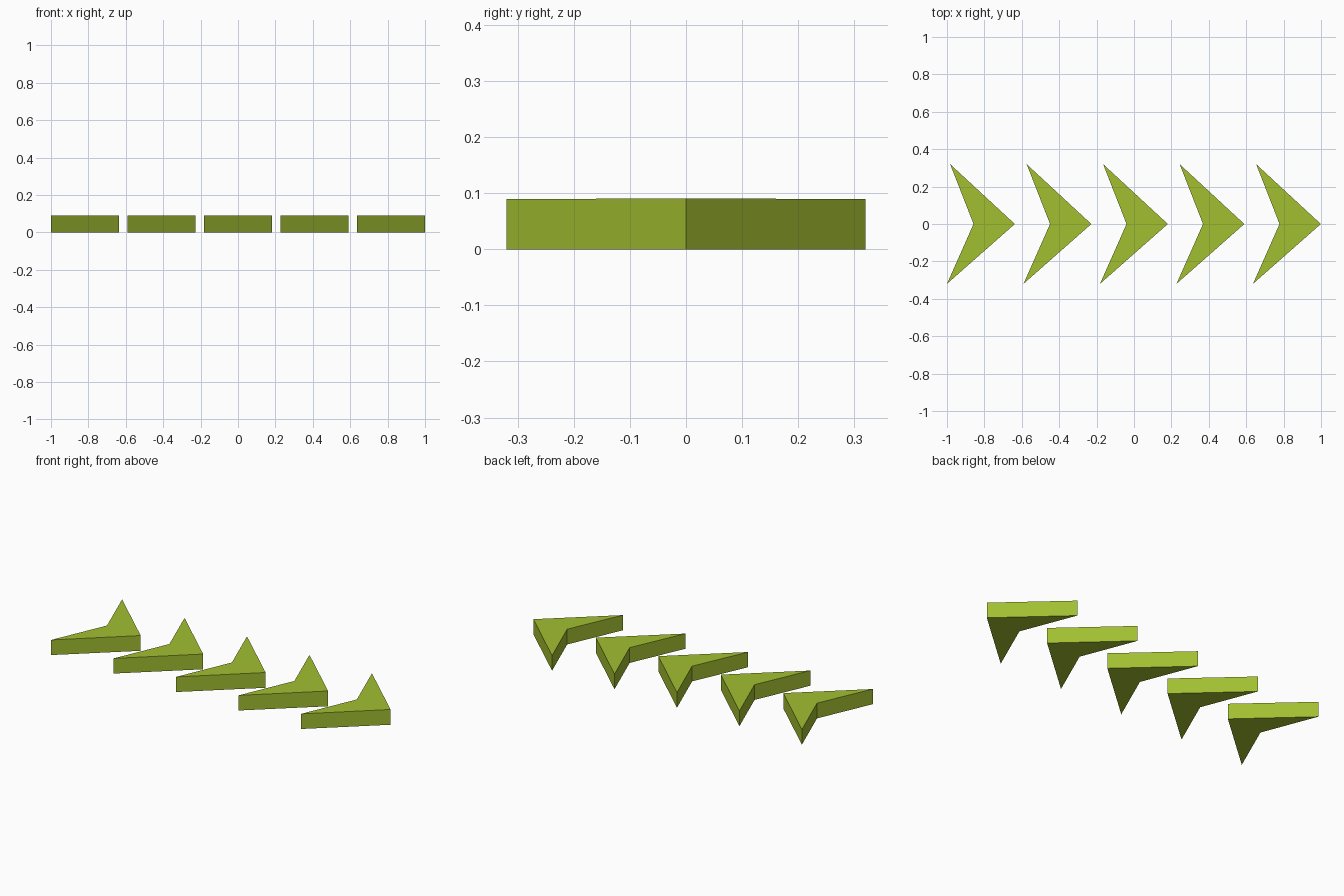
import bpy, bmesh

if "Cube" in bpy.data.objects:
    bpy.data.objects.remove(bpy.data.objects["Cube"])

COUNT, PITCH = 5, 0.409

# Chevron plan (x, y, top height): rear-near tip, nose, rear-far tip, inner notch
PROFILE = [(-1.0, -0.32, 0.0895), (-0.637, 0, 0.0905),
           (-0.983, 0.32, 0.0895), (-0.858, 0, 0.0905)]

mat = bpy.data.materials.new("lime_green")
mat.diffuse_color = (0.36, 0.52, 0.03, 1)
mat.use_nodes = True
mat.node_tree.nodes["Principled BSDF"].inputs["Base Color"].default_value = mat.diffuse_color


def chevron(name, dx):
    bm = bmesh.new()
    low = [bm.verts.new((x + dx, y, 0)) for x, y, h in PROFILE]
    top = [bm.verts.new((x + dx, y, h)) for x, y, h in PROFILE]
    # Top and bottom are split along the nose-to-notch line
    for a, b, c in ((0, 1, 3), (1, 2, 3)):
        bm.faces.new((top[a], top[b], top[c]))
        bm.faces.new((low[c], low[b], low[a]))
    # Side walls
    for i in range(4):
        j = (i + 1) % 4
        bm.faces.new((low[i], low[j], top[j], top[i]))
    bmesh.ops.recalc_face_normals(bm, faces=bm.faces)
    mesh = bpy.data.meshes.new(name)
    bm.to_mesh(mesh)
    bm.free()
    mesh.materials.append(mat)
    bpy.context.collection.objects.link(bpy.data.objects.new(name, mesh))


# Row of direction arrows
for k in range(COUNT):
    chevron(f"chevron_arrow_{k + 1}", k * PITCH)
